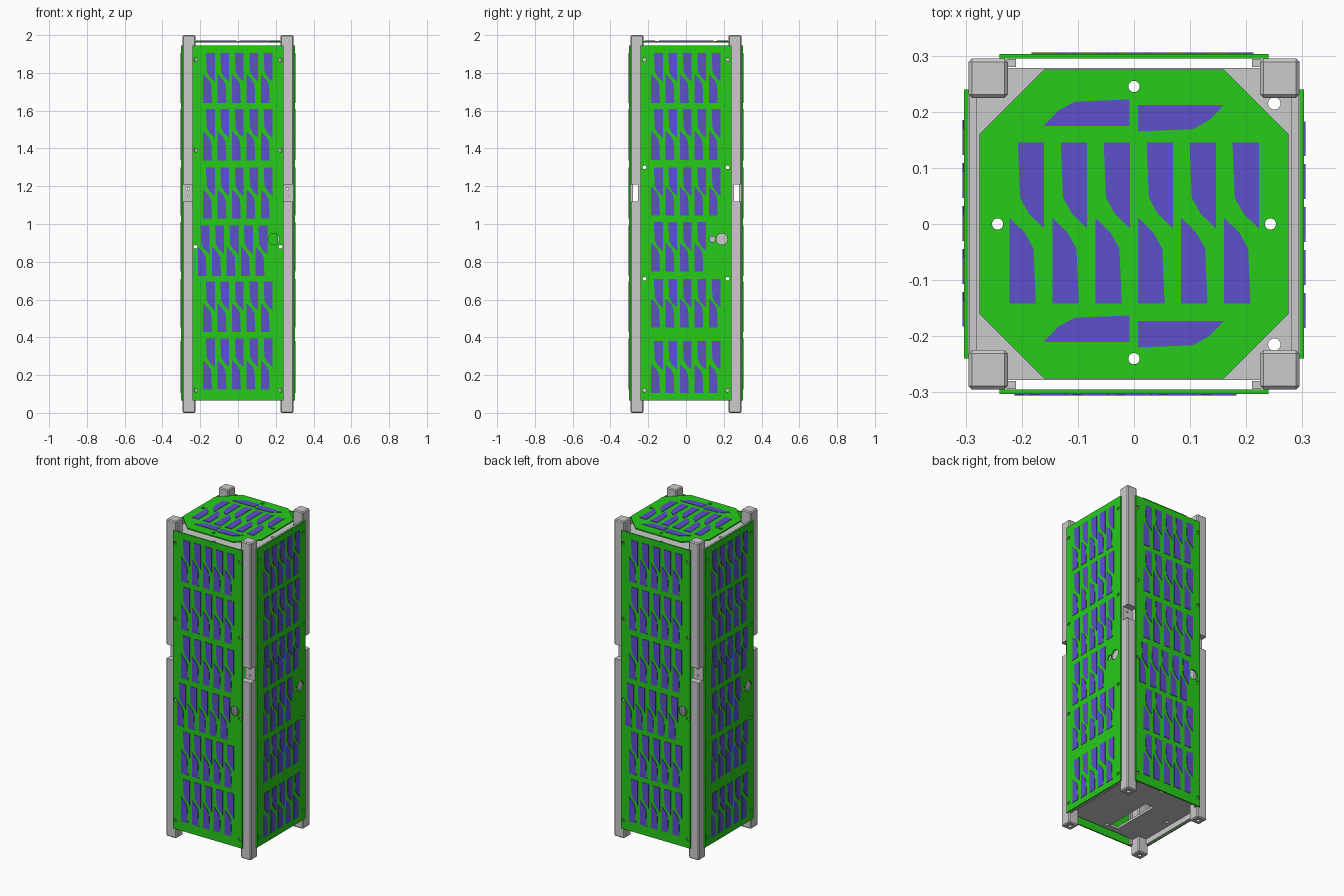
import bpy, bmesh
from math import radians
from mathutils import Matrix, Vector

if "Cube" in bpy.data.objects:
    bpy.data.objects.remove(bpy.data.objects["Cube"])


def material(name, color):
    m = bpy.data.materials.new(name)
    m.diffuse_color = color
    m.use_nodes = True
    m.node_tree.nodes["Principled BSDF"].inputs["Base Color"].default_value = m.diffuse_color
    return m


GREEN = material("board_green", (0.02, 0.6, 0.01, 1))
PURPLE = material("cell_purple", (0.11, 0.08, 0.6, 1))


def finish(name, bm, mat=None):
    bmesh.ops.recalc_face_normals(bm, faces=bm.faces)
    me = bpy.data.meshes.new(name)
    bm.to_mesh(me)
    bm.free()
    ob = bpy.data.objects.new(name, me)
    bpy.context.collection.objects.link(ob)
    if mat:
        me.materials.append(mat)
    return ob


def prisms(name, polys, w0, w1, matrix=Matrix(), mat=None):
    """Extrude flat outlines from w0 to w1 in a local frame."""
    bm = bmesh.new()
    for pts in polys:
        lo = [bm.verts.new(matrix @ Vector((u, v, w0))) for u, v in pts]
        hi = [bm.verts.new(matrix @ Vector((u, v, w1))) for u, v in pts]
        bm.faces.new(lo)
        bm.faces.new(hi)
        n = len(pts)
        for i in range(n):
            j = (i + 1) % n
            bm.faces.new((lo[i], lo[j], hi[j], hi[i]))
    return finish(name, bm, mat)


def rect(x0, x1, y0, y1):
    return [(x0, y0), (x1, y0), (x1, y1), (x0, y1)]


def box(name, x, y, z, bevel=0):
    ob = prisms(name, [rect(*sorted(x), *sorted(y))], *z)
    if bevel:
        bm = bmesh.new()
        bm.from_mesh(ob.data)
        bmesh.ops.bevel(bm, geom=bm.edges[:], offset=bevel, segments=1, affect='EDGES')
        bm.to_mesh(ob.data)
        bm.free()
    return ob


def cut(ob, cutter):
    mod = ob.modifiers.new("cut", 'BOOLEAN')
    mod.operation, mod.solver, mod.object = 'DIFFERENCE', 'EXACT', cutter
    bpy.context.view_layer.objects.active = ob
    bpy.ops.object.modifier_apply(modifier=mod.name)
    bpy.data.objects.remove(cutter)


def drill(ob, holes, w0, w1, matrix=Matrix()):
    """Bore round holes (u, v, radius) along the local w axis."""
    bm = bmesh.new()
    for u, v, r in holes:
        place = matrix @ Matrix.Translation((u, v, (w0 + w1) / 2))
        bmesh.ops.create_cone(bm, cap_ends=True, segments=24, radius1=r,
                              radius2=r, depth=w1 - w0, matrix=place)
    cut(ob, finish("drill", bm))


# Solar cell outline and its half-turned partner
W, L = 0.047, 0.153
CELL = [(0, L), (0.004, 0.055), (0.02, 0.026), (W, 0), (W, L)]
TURNED = [(W - x, L - y) for x, y in CELL]


def at(shape, dx, dy):
    return [(x + dx, y + dy) for x, y in shape]


def cell_group(x, top, bottom, count):
    out = []
    for i in range(count):
        out.append(at(CELL, x + i * 0.0765, top - L))
        out.append(at(TURNED, x - 0.015 + i * 0.0765, bottom))
    return out


# Side boards: two designs, each repeated on the opposite side
front_groups = [(-0.17, 1.905, 1.64, 5), (-0.17, 1.608, 1.337, 5), (-0.17, 1.3, 1.03, 5),
                (-0.198, 0.993, 0.725, 5), (-0.17, 0.695, 0.427, 5), (-0.17, 0.395, 0.125, 5)]
right_groups = [(-0.17, 1.905, 1.64, 5), (-0.17, 1.608, 1.34, 5), (-0.17, 1.3, 1.045, 5),
                (-0.17, 1.01, 0.748, 4), (-0.17, 0.71, 0.452, 5), (-0.17, 0.38, 0.105, 5)]
front_holes = [(s * 0.225, z, 0.01) for s in (-1, 1) for z in (0.12, 0.88, 1.39, 1.87)]
right_holes = [(s * 0.22, z, 0.01) for s in (-1, 1) for z in (0.12, 0.71, 1.3, 1.87)]
front_holes += [(0.19, 0.92, 0.03)]
right_holes += [(0.19, 0.92, 0.03), (0.14, 0.92, 0.015)]

for i, side in enumerate(("front", "right", "back", "left")):
    frame = (Matrix.Rotation(radians(90 * i), 4, 'Z') @ Matrix.Translation((0, -0.295, 0))
             @ Matrix.Rotation(radians(90), 4, 'X'))
    groups, holes = ((front_groups, front_holes), (right_groups, right_holes))[i % 2]
    board = prisms(side + "_board", [rect(-0.24, 0.24, 0.065, 1.945)], 0, 0.008, frame, GREEN)
    drill(board, holes, -0.02, 0.03, frame)
    cells = [c for g in groups for c in cell_group(*g)]
    prisms(side + "_solar_cells", cells, 0.007, 0.0105, frame, PURPLE)

# Octagonal top board
a, b = 0.275, 0.16
octagon = [(a, -b), (a, b), (b, a), (-b, a), (-a, b), (-a, -b), (-b, -a), (b, -a)]
top_holes = [(0, 0.245, 0.01), (0, -0.24, 0.01), (0.243, 0, 0.01), (-0.243, 0, 0.01)]
plate_holes = top_holes + [(0.25, 0.215, 0.011), (0.25, -0.215, 0.011)]
top = prisms("top_board", [octagon], 1.962, 1.97, mat=GREEN)
drill(top, top_holes, 1.9, 2.0)

cells = cell_group(-0.207, 0.145, -0.142, 6)
for dy in (0, -0.385):
    cells.append(at([(-y, x) for x, y in TURNED], -0.008, 0.175 + dy))
    cells.append(at([(-y, x) for x, y in CELL], 0.16, 0.165 + dy))
prisms("top_solar_cells", cells, 1.969, 1.9725, mat=PURPLE)

# End plates inside the frame
for name, z in (("top_plate", 1.9), ("bottom_plate", 0.10)):
    plate = box(name, (-0.281, 0.281), (-0.278, 0.278), (z, z + 0.015))
    drill(plate, plate_holes, z - 0.05, z + 0.05)
    if name == "bottom_plate":
        cut(plate, box("slot", (-0.08, -0.02), (-0.24, 0.08), (0.05, 0.15)))

# Corner rails with notch, flanges and through holes
ALONG_Y = Matrix.Rotation(radians(90), 4, 'X')
ALONG_X = Matrix.Rotation(radians(90), 4, 'Z') @ ALONG_Y
for sx in (-1, 1):
    for sy in (-1, 1):
        tag = ("back" if sy > 0 else "front") + ("_right" if sx > 0 else "_left")
        rail = box(tag + "_rail", (sx * 0.225, sx * 0.295), (sy * 0.225, sy * 0.295), (0, 2), 0.006)
        cut(rail, box("notch", (sx * 0.22, sx * 0.32), (sy * 0.254, sy * 0.32), (1.12, 1.21)))
        drill(rail, [(sx * 0.26, sy * 0.26, 0.012)], -0.05, 0.04)
        drill(rail, [(sx * 0.262, z, 0.006) for z in (1.145, 1.185)], -0.4, 0.4, ALONG_Y)

        wing_y = box(tag + "_flange", (sx * 0.21, sx * 0.227), (sy * 0.28, sy * 0.294), (0.065, 1.94))
        wing_x = box(tag + "_side_flange", (sx * 0.28, sx * 0.294), (sy * 0.21, sy * 0.227), (0.065, 1.94))
        for part in (rail, wing_y):
            drill(part, [(sx * 0.225, 0.88, 0.01)], -0.4, 0.4, ALONG_Y)
        for part in (rail, wing_x):
            drill(part, [(sy * 0.22, z, 0.01) for z in (0.71, 1.3)], -0.4, 0.4, ALONG_X)

# Cross bars joining the rails on the left and right sides
for sx, side in ((-1, "left"), (1, "right")):
    for z0, z1 in ((0.065, 0.14), (0.87, 0.97), (1.86, 1.94)):
        bar = box(side + "_cross_bar", (sx * 0.28, sx * 0.2945), (-0.23, 0.23), (z0, z1))
